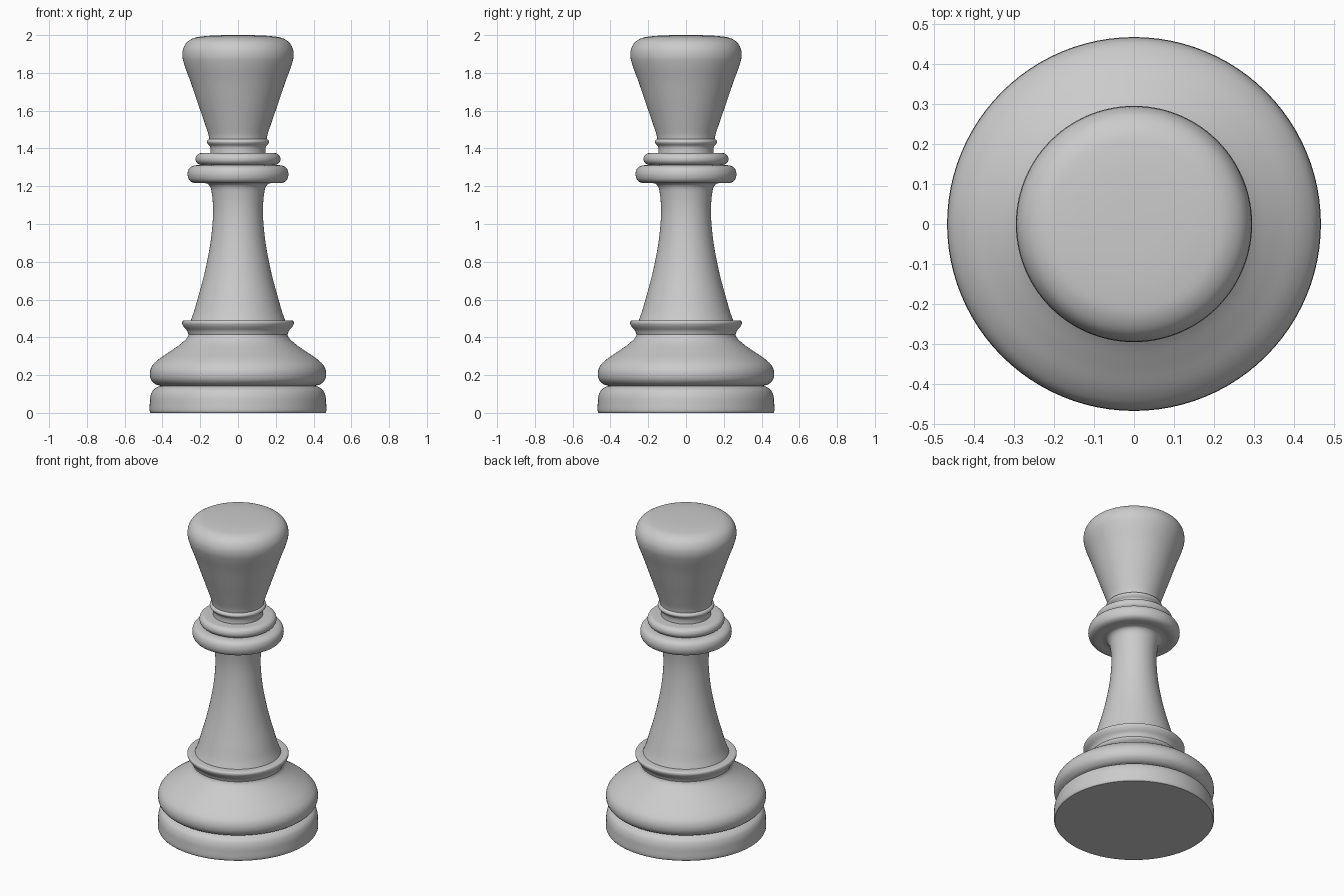
import bpy, bmesh, math
from mathutils import Vector

if "Cube" in bpy.data.objects:
    bpy.data.objects.remove(bpy.data.objects["Cube"])

SIDES = 96


def smooth_path(points, steps=5):
    """Centripetal Catmull-Rom curve through (radius, height) points."""
    p = [Vector(q) for q in points]
    p = [2 * p[0] - p[1]] + p + [2 * p[-1] - p[-2]]
    out = []
    for a, b, c, d in zip(p, p[1:], p[2:], p[3:]):
        t1 = (b - a).length ** 0.5
        t2 = t1 + (c - b).length ** 0.5
        t3 = t2 + (d - c).length ** 0.5
        for i in range(steps):
            t = t1 + (t2 - t1) * i / steps
            a1 = a.lerp(b, t / t1)
            a2 = b.lerp(c, (t - t1) / (t2 - t1))
            a3 = c.lerp(d, (t - t2) / (t3 - t2))
            b1 = a1.lerp(a2, t / t2)
            b2 = a2.lerp(a3, (t - t1) / (t3 - t1))
            out.append(b1.lerp(b2, (t - t1) / (t2 - t1)))
    return out + [p[-2]]


def lathe(name, *sections):
    """Turn smooth profile sections around z; corners between sections stay sharp."""
    path = []
    for s in sections:
        pts = smooth_path(s) if len(s) > 2 else [Vector(q) for q in s]
        path += pts if not path else pts[1:]
    bm = bmesh.new()
    vs = [bm.verts.new((max(q.x, 0), 0, q.y)) for q in path]
    es = [bm.edges.new(e) for e in zip(vs, vs[1:])]
    bmesh.ops.spin(bm, geom=vs + es, cent=(0, 0, 0), axis=(0, 0, 1),
                   angle=2 * math.pi, steps=SIDES)
    bmesh.ops.remove_doubles(bm, verts=bm.verts, dist=1e-5)
    bmesh.ops.recalc_face_normals(bm, faces=bm.faces)
    # open shells: make sure the steepest outward face really points outward
    f = max(bm.faces, key=lambda f: abs(f.normal.xy.dot(f.calc_center_median().xy)))
    if f.normal.xy.dot(f.calc_center_median().xy) < 0:
        bmesh.ops.reverse_faces(bm, faces=bm.faces)
    me = bpy.data.meshes.new(name)
    bm.to_mesh(me)
    bm.free()
    ob = bpy.data.objects.new(name, me)
    bpy.context.collection.objects.link(ob)
    bpy.ops.object.select_all(action='DESELECT')
    ob.select_set(True)
    bpy.context.view_layer.objects.active = ob
    bpy.ops.object.shade_smooth_by_angle(angle=math.radians(35))


# Neighbouring parts share their end rings, so the shells join without inner walls
# Foot disc with flat underside
lathe("foot", [(0, 0), (0.462, 0)],
      [(0.462, 0), (0.467, 0.008), (0.467, 0.05), (0.463, 0.09), (0.45, 0.12),
       (0.425, 0.138), (0.41, 0.143)])
# Rounded belly tapering up to the waist
lathe("belly", [(0.41, 0.143), (0.437, 0.152), (0.46, 0.175), (0.467, 0.21),
                (0.457, 0.245), (0.425, 0.28), (0.36, 0.325), (0.30, 0.368),
                (0.268, 0.40), (0.262, 0.415)])
# Flared lip below the stem
lathe("base_lip", [(0.262, 0.415), (0.27, 0.435), (0.288, 0.457), (0.296, 0.475),
                   (0.292, 0.487), (0.28, 0.49)],
      [(0.28, 0.49), (0.25, 0.49)])
# Concave stem
lathe("stem", [(0.25, 0.49), (0.235, 0.53), (0.215, 0.60), (0.187, 0.70), (0.164, 0.80),
               (0.146, 0.90), (0.135, 1.0), (0.132, 1.08), (0.137, 1.15),
               (0.146, 1.195), (0.16, 1.212), (0.185, 1.218)])
# Two collar rings
lathe("lower_collar", [(0.185, 1.218), (0.235, 1.218), (0.258, 1.232), (0.267, 1.264),
                       (0.258, 1.295), (0.235, 1.309), (0.19, 1.312)])
lathe("upper_collar", [(0.19, 1.312), (0.207, 1.316), (0.221, 1.329), (0.225, 1.345),
                       (0.219, 1.363), (0.203, 1.374), (0.185, 1.376)],
      [(0.185, 1.376), (0.146, 1.376)])
# Neck with a thin bead
lathe("neck", [(0.146, 1.376), (0.146, 1.40), (0.15, 1.413), (0.16, 1.424),
               (0.165, 1.434), (0.161, 1.444), (0.152, 1.45)])
# Flared head with rounded top
lathe("head", [(0.152, 1.45), (0.157, 1.475), (0.175, 1.53), (0.213, 1.64), (0.252, 1.755),
               (0.283, 1.84), (0.294, 1.885), (0.291, 1.925), (0.272, 1.96),
               (0.235, 1.984), (0.18, 1.994), (0.10, 1.999), (0, 2.0)])
